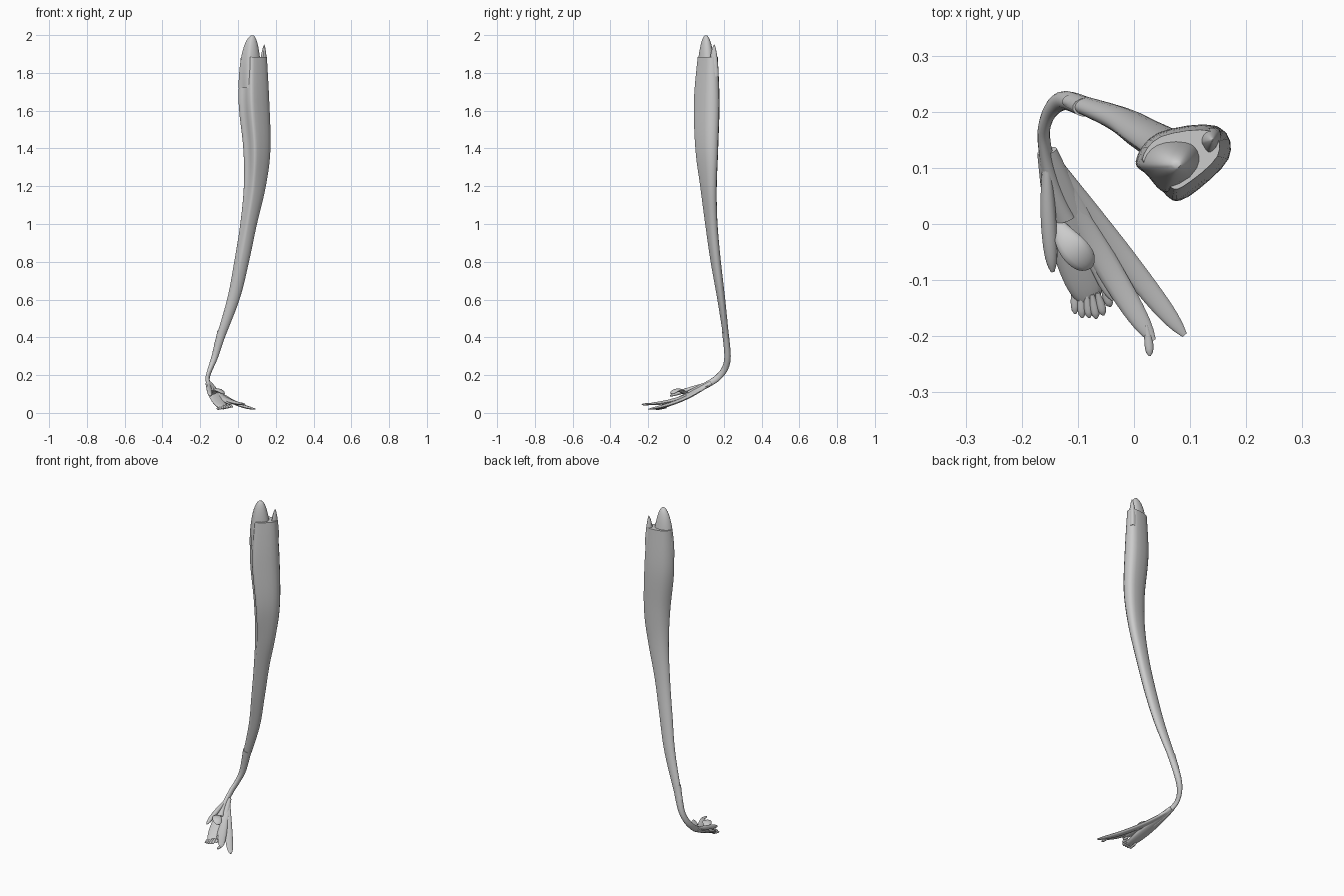
import bpy, bmesh, math, random
from mathutils import Vector

if "Cube" in bpy.data.objects:
    bpy.data.objects.remove(bpy.data.objects["Cube"])

random.seed(4)


def smooth_path(rows, steps, closed=False):
    """Catmull-Rom interpolation through rows of numbers."""
    n, out = len(rows), []
    for i in range(n if closed else n - 1):
        if closed:
            p = [rows[(i + k) % n] for k in (-1, 0, 1, 2)]
        else:
            p = [rows[min(max(i + k, 0), n - 1)] for k in (-1, 0, 1, 2)]
        for s in range(steps):
            t = s / steps
            out.append([0.5 * (2 * b + (c - a) * t + (2 * a - 5 * b + 4 * c - d) * t * t
                               + (3 * b - a - 3 * c + d) * t ** 3) for a, b, c, d in zip(*p)])
    if not closed:
        out.append(list(rows[-1]))
    return out


def loft(name, rings):
    """Skin a list of equal-length rings and cap both ends."""
    bm = bmesh.new()
    vs = [[bm.verts.new(p) for p in r] for r in rings]
    n = len(rings[0])
    for a, b in zip(vs, vs[1:]):
        for i in range(n):
            bm.faces.new((a[i], a[(i + 1) % n], b[(i + 1) % n], b[i]))
    bm.faces.new(vs[0])
    bm.faces.new(vs[-1])
    bmesh.ops.recalc_face_normals(bm, faces=bm.faces)
    me = bpy.data.meshes.new(name)
    bm.to_mesh(me)
    bm.free()
    ob = bpy.data.objects.new(name, me)
    bpy.context.collection.objects.link(ob)
    bpy.ops.object.select_all(action='DESELECT')
    ob.select_set(True)
    bpy.context.view_layer.objects.active = ob
    bpy.ops.object.shade_smooth_by_angle(angle=math.radians(40))


# Faceted muscle outline in a -1..1 box
PROFILE = smooth_path([(-1, 0), (-.5, .8), (.8, 1), (1, .1), (.06, -1), (-.3, -.95), (-.6, -.4)], 4, True)


def section(z, x, y, hx, hy, r):
    """Muscle outline at height z, blended toward an ellipse by r."""
    ring = []
    for u, v in PROFILE:
        a = math.atan2(v, u)
        u, v = u + (math.cos(a) - u) * r, v + (math.sin(a) - v) * r
        ring.append((x + u * hx, y + v * hy, z))
    return ring


# Muscle belly: height, centre x, centre y, half sizes; rounder toward the tendon
BELLY = [(.36, -.107, .218, .021, .014), (.6, -.025, .187, .033, .021), (.8, .019, .158, .039, .027),
         (1.0, .056, .135, .044, .032), (1.2, .088, .12, .057, .042), (1.4, .098, .111, .07, .057),
         (1.65, .082, .111, .079, .064), (1.885, .082, .116, .067, .05)]
loft("muscle_belly", [section(*p, min(max((1.3 - p[0]) / .7, 0), 1)) for p in smooth_path(BELLY, 6)])


def head(name, base, tip, size, z0, z1, power):
    """Pointed lobe rising out of the belly."""
    rings = []
    for i in range(13):
        s = math.sin(i / 12 * math.pi / 2) * .995
        k = (1 - s ** 2) ** power
        x, y = Vector(tip).lerp(Vector(base), k)
        rings.append(section(z0 + (z1 - z0) * s, x, y, size[0] * k, size[1] * k, .2 + .6 * s))
    loft(name, rings)


head("large_head", (.064, .108), (.078, .105), (.061, .049), 1.72, 2.0, .5)
head("small_head", (.134, .146), (.14, .15), (.021, .026), 1.78, 1.95, .7)


def strap(name, pts, widths, ref=(0, 0, 1), sides=14):
    """Flat band along pts; widths holds (half width, half thickness) per point."""
    rings = []
    for i, (p, (w, h)) in enumerate(zip(pts, widths)):
        t = (Vector(pts[min(i + 1, len(pts) - 1)]) - Vector(pts[max(i - 1, 0)])).normalized()
        side = t.cross(Vector(ref)).normalized()
        up = side.cross(t)
        rings.append([Vector(p) + side * w * math.cos(k * math.tau / sides)
                      + up * h * math.sin(k * math.tau / sides) for k in range(sides)])
    loft(name, rings)


# Tendon bending under, thinnest at the bend
path = smooth_path([(-.085, .208, .43), (-.122, .22, .3), (-.146, .206, .235), (-.16, .172, .19),
                    (-.158, .13, .16), (-.145, .07, .128), (-.125, .01, .098)], 6)
strap("tendon", path, [(.017, .011 + .012 * (2 * i / (len(path) - 1) - 1.1) ** 2)
                       for i in range(len(path))], ref=(1, 0, .2))


def slip(name, start, bend, end, w, h, n=24):
    """Curved band that widens along its length and narrows at the tip."""
    a, b, c = Vector(start), Vector(bend), Vector(end)
    ts = [i / n for i in range(n + 1)]
    pts = [a * (1 - t) ** 2 + b * 2 * t * (1 - t) + c * t * t for t in ts]
    tip = [max(1 - t ** 7, .06) ** .5 for t in ts]
    strap(name, pts, [(w * (.45 + .55 * math.sin(min(t / .65, 1) * math.pi / 2)) * k, h * k)
                      for t, k in zip(ts, tip)])


# Slips fanning out from the tendon
ROOT = (-.155, .13, .156)
slip("inner_slip", ROOT, (-.047, -.03, .043), (.09, -.198, .02), .021, .009)
slip("second_slip", ROOT, (-.078, -.035, .05), (.034, -.208, .046), .023, .01)
slip("middle_slip", ROOT, (-.115, -.013, .08), (-.076, -.145, .022), .04, .013)
slip("outer_slip", ROOT, (-.156, .018, .127), (-.145, -.085, .09), .014, .012)
slip("inner_web", ROOT, (-.075, -.018, .07), (-.035, -.135, .045), .022, .008)
slip("raised_flap", (-.135, 0, .1), (-.115, -.045, .14), (-.075, -.075, .1), .026, .009)

# Frayed fibre ends along the middle slip, and one on the second slip
for k in range(7):
    f = k / 6
    start = Vector((-.105 + .06 * f, -.105 - .02 * math.sin(f * math.pi), .03 + .012 * f))
    reach = Vector((.016 * f, -.052 + .025 * f + random.uniform(-.006, .006), -.012))
    slip(f"fibre_{k}", start, start + reach * .5, start + reach, .008, .006, 8)
slip("second_slip_point", (.022, -.18, .048), (.027, -.21, .045), (.028, -.235, .045), .008, .006, 8)
